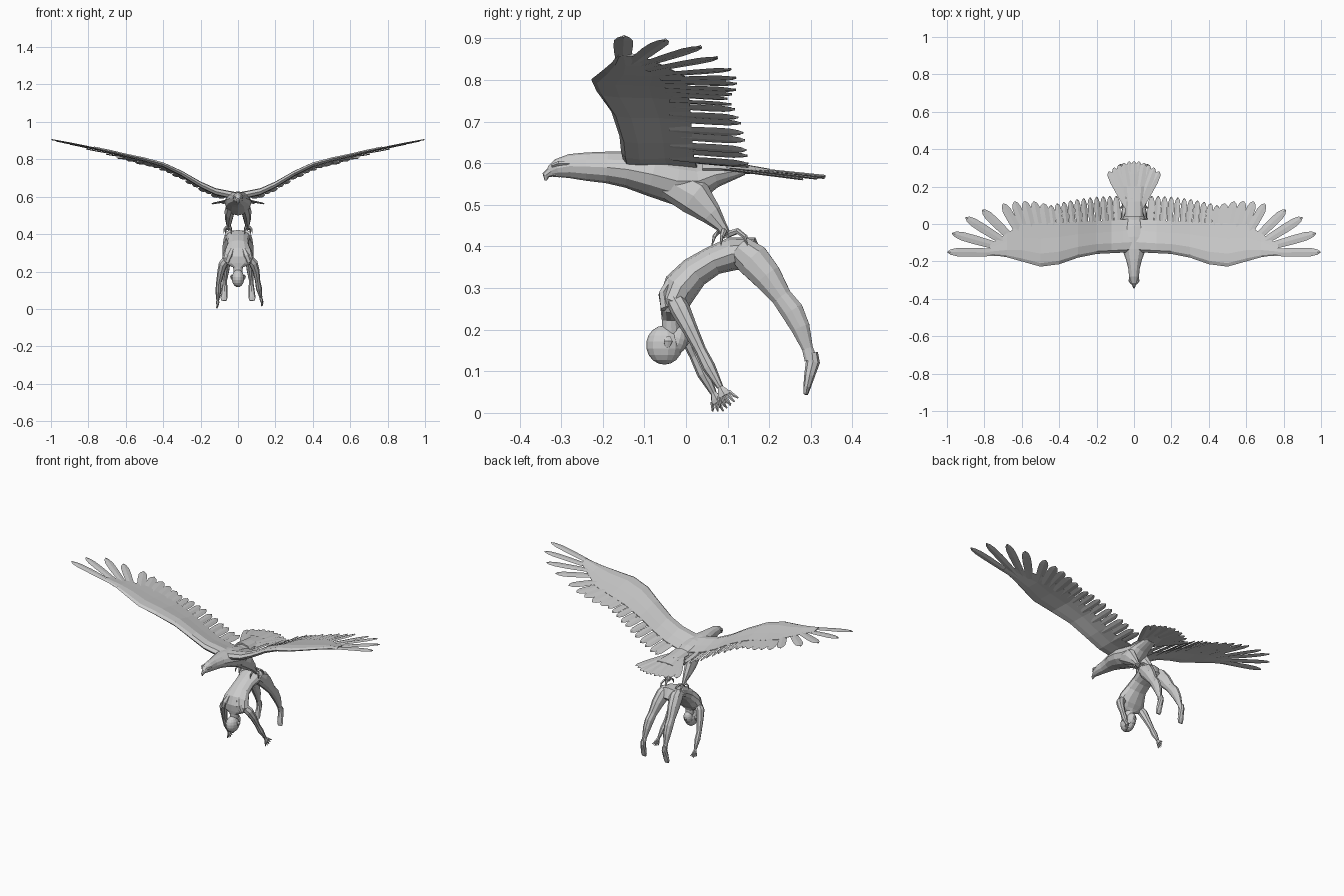
import bpy, bmesh, math
from mathutils import Vector as V

X, Y = V((1, 0, 0)), V((0, 1, 0))


def tube(pts, n=8, ref=X):
    """Rings along a path of (x, y, z, half width, half depth)."""
    c = [V(p[:3]) for p in pts]
    out = []
    for i, p in enumerate(pts):
        t = (c[min(i + 1, len(c) - 1)] - c[max(i - 1, 0)]).normalized()
        s = (ref - t * ref.dot(t)).normalized()
        u = t.cross(s)
        a, b = p[3], p[-1]
        out.append([c[i] + s * a * math.cos(2 * math.pi * k / n)
                    + u * b * math.sin(2 * math.pi * k / n) for k in range(n)])
    return out


def part(name, lofts, mirror=False):
    """Skin every list of rings into one flat-shaded object."""
    bm = bmesh.new()
    for rings in lofts:
        for sx in ((1, -1) if mirror else (1,)):
            vs = [[bm.verts.new((p.x * sx, p.y, p.z)) for p in r] for r in rings]
            n = len(vs[0])
            for a, b in zip(vs, vs[1:]):
                for k in range(n):
                    bm.faces.new((a[k], a[(k + 1) % n], b[(k + 1) % n], b[k]))
            bm.faces.new(vs[0])
            bm.faces.new(vs[-1])
    bmesh.ops.recalc_face_normals(bm, faces=bm.faces)
    me = bpy.data.meshes.new(name)
    bm.to_mesh(me)
    bm.free()
    ob = bpy.data.objects.new(name, me)
    bpy.context.collection.objects.link(ob)
    return ob


def ball(name, loc, scale, rot=0):
    bpy.ops.mesh.primitive_uv_sphere_add(segments=14, ring_count=9, location=loc, rotation=(rot, 0, 0))
    ob = bpy.context.object
    ob.name, ob.scale = name, scale
    return ob


def lerp(table, x):
    for (x0, a), (x1, b) in zip(table, table[1:]):
        if x <= x1:
            return a + (b - a) * (x - x0) / (x1 - x0)
    return table[-1][1]


# Wing plan: leading edge, trailing edge and height along the span
LEAD = [(0, -.15), (.1, -.155), (.2, -.16), (.3, -.18), (.4, -.215), (.5, -.228), (.6, -.2), (.7, -.172), (.8, -.16)]
TRAIL = [(0, .03), (.1, .02), (.6, .0), (.68, -.05), (.8, -.13)]
RISE = [(0, .605), (.05, .615), (.12, .63), (.2, .667), (.3, .725), (.4, .77), (.5, .797), (.6, .822), (.7, .848), (.85, .88), (1, .906)]


def wing_z(x, y):
    return lerp(RISE, x) - .1 * (1 - x ** 4) * (y + .18)


def feather(x0, y0, x1, y1, w, lift=0):
    pts = []
    for t, k in ((0, .7), (.3, .9), (.6, 1), (.82, .95), (.94, .62), (1, .15)):
        x, y = x0 + (x1 - x0) * t, y0 + (y1 - y0) * t
        pts.append((x, y, wing_z(x, y) + lift, w * k, .003))
    d = V((x1 - x0, y1 - y0, 0)).normalized()
    slope = wing_z(min(x1, .98) + .02, y1) - wing_z(min(x1, .98), y1)
    return tube(pts, 4, V((d.y, -d.x, d.y * slope / .02)))


# Wing panels with an aerofoil section
wing = []
for x in (0, .06, .12, .2, .3, .4, .5, .6, .68, .77):
    a, b, th = lerp(LEAD, x), lerp(TRAIL, x), .026 - .024 * x
    sec = ((0, 0), (.08, .7), (.3, 1), (.65, .5), (1, .12), (1, -.12), (.6, -.25), (.25, -.6), (.06, -.6))
    wing.append([V((x, a + (b - a) * f, wing_z(x, a + (b - a) * f) + th * h)) for f, h in sec])
part("wing_panels", [wing], True)

# Secondary feathers
part("secondary_feathers", [feather(.085 + .034 * i, -.04, .095 + .035 * i, .15 - .0005 * i * i, .0185,
                                    -.003 * (i % 2)) for i in range(11)], True)

# Primary feathers fan out at the tip
tips = [(.485, .11), (.535, .12), (.585, .122), (.64, .12), (.70, .108), (.81, .075), (.9, .035), (.972, -.05), (.997, -.15)]
roots = [(.46, -.05), (.5, -.05), (.54, -.05), (.57, -.06), (.6, -.07), (.64, -.09), (.67, -.11), (.69, -.13), (.70, -.152)]
part("primary_feathers", [feather(*r, *t, .026 - .0003 * i, -.002 * (i % 2))
                          for i, (r, t) in enumerate(zip(roots, tips))], True)

# Bird body and head
body = [(-.328, .58, .009, .012), (-.31, .588, .02, .022), (-.28, .593, .027, .029), (-.24, .592, .03, .034),
        (-.19, .59, .043, .038), (-.14, .585, .062, .044), (-.08, .573, .072, .053), (-.02, .557, .068, .058),
        (.03, .557, .058, .047), (.07, .572, .047, .03), (.14, .585, .035, .013)]
part("bird_body", [tube([(0, *p) for p in body], 12)])
part("hooked_beak", [tube([(0, -.305, .582, .015, .016), (0, -.325, .58, .011, .013), (0, -.337, .571, .007, .009),
                           (0, -.337, .559, .002, .003)], 8)])
part("brows", [tube([(.012, -.322, .594, .004), (.023, -.305, .6, .006), (.024, -.28, .6, .003)], 5)], True)

# Tail fan
tail = []
for i in range(-5, 6):
    a = i / 5
    pts = [(.02 * a + (.115 * a) * t, .06 + (.275 - .055 * a * a) * t, .597 - .028 * t - .003 * (i % 2) - .004 * abs(a),
            w, .003) for t, w in ((0, .012), (.35, .018), (.75, .021), (.93, .017), (1, .005))]
    tail.append(tube(pts, 4))
part("tail_feathers", tail)
part("tail_coverts", [tube([(0, .04, .587, .05, .024), (0, .12, .587, .046, .014), (0, .2, .582, .055, .005)], 8)])

# Bird legs and gripping talons
part("bird_legs", [tube([(.035, -.04, .555, .028, .04), (.045, .02, .52, .027, .045), (.049, .06, .478, .02, .027),
                         (.05, .085, .448, .012, .014), (.05, .1, .425, .009, .01)])], True)
talons = [tube([(.05, .098, .428, .008), (.05 + dx * .6, .098 + dy * .6, .437, .007),
                (.05 + dx, .098 + dy, .424, .005), (.05 + dx * 1.15, .098 + dy * 1.2, .402, .001)], 5, V((.3, .4, 1)))
          for dx, dy in ((.015, .042), (-.015, .045), (.024, -.012), (-.012, -.03))]
part("talons", talons, True)

# Limp human figure: torso folded forward
torso = [(.175, .355, .04, .022), (.15, .383, .066, .042), (.11, .382, .066, .04), (.065, .366, .057, .035),
         (.02, .338, .06, .038), (-.012, .303, .076, .043), (-.028, .268, .086, .038), (-.035, .24, .066, .026),
         (-.036, .222, .026, .022), (-.035, .19, .022, .022)]
part("torso", [tube([(0, *p) for p in torso], 12)])
part("shoulder_blades", [tube([(.03, -.035, .32, .012), (.045, -.055, .285, .018, .012), (.06, -.048, .25, .014)], 6)], True)
ball("head", (0, -.052, .163), (.034, .044, .047))
ball("face", (0, -.022, .175), (.026, .027, .036), -.3)
part("ears", [tube([(.03, -.045, .18, .006, .009), (.037, -.043, .172, .005, .012), (.034, -.045, .158, .003, .006)], 6)], True)
part("nose", [tube([(0, -.002, .162, .004), (0, .007, .175, .006), (0, .003, .183, .005)], 5)])

# Legs and feet hang behind
part("legs", [tube([(.036, .128, .395, .034, .034), (.043, .16, .368, .035, .043), (.052, .195, .328, .031, .037),
                    (.06, .23, .278, .023, .026), (.064, .255, .245, .023, .029), (.067, .275, .205, .02, .024),
                    (.07, .292, .155, .012, .014), (.071, .3, .128, .012, .016)], 10)], True)
part("feet", [tube([(.071, .303, .145, .012, .014), (.071, .305, .122, .014, .017), (.073, .297, .09, .017, .013),
                    (.075, .291, .062, .019, .009), (.076, .288, .044, .014, .005)])], True)

# Arms and spread fingers, each side posed on its own
arms = {"right": [(.06, -.025, .27, .022), (.082, -.012, .245, .024), (.096, .008, .205, .019), (.105, .035, .15, .014),
                  (.112, .055, .11, .016), (.122, .082, .062, .008)],
        "left": [(-.06, -.03, .265, .022), (-.08, -.02, .24, .024), (-.092, -.002, .195, .019), (-.103, .022, .138, .014),
                 (-.105, .042, .095, .016), (-.108, .066, .048, .008)]}
for side, pts in arms.items():
    w = V(pts[-1][:3])
    d = (w - V(pts[-2][:3])).normalized()
    palm = w + d * .024
    part(side + "_arm", [tube(pts)])
    lofts = [tube([(*w, .007), (*(w + d * .014), .009, .015), (*palm, .008, .016)], 6)]
    for k in range(-2, 3):
        s = palm + V((0, .006 * k, .003 * k))
        e = s + d * (.028 - .004 * abs(k)) + V((.003 * k, .005 * k, .003 * k))
        e.z = max(e.z, .004)
        lofts.append(tube([(*(s - d * .006), .004), (*((s + e) / 2), .004), (*e, .002)], 5))
    part(side + "_hand", lofts)
